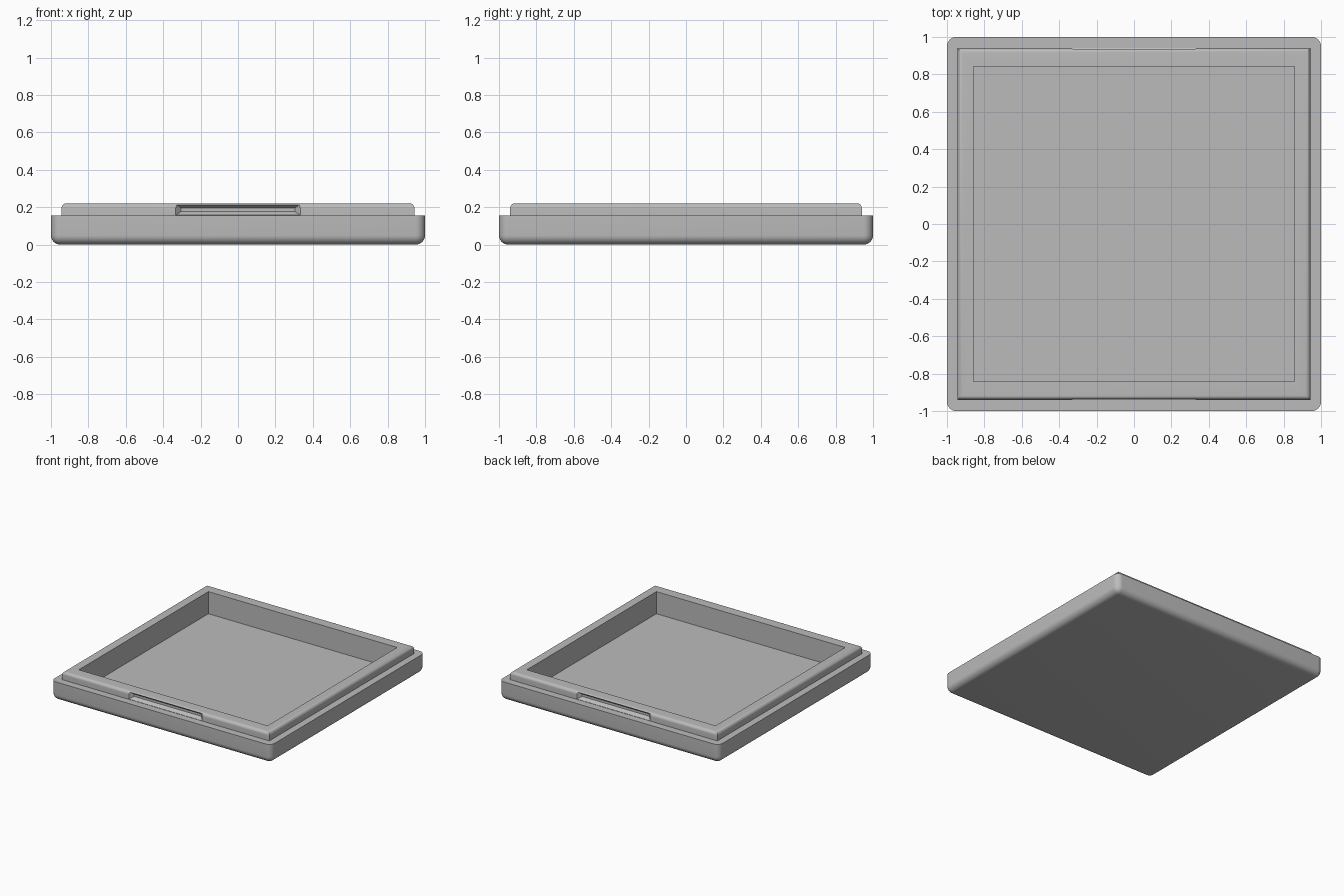
import bpy
import bmesh

default = bpy.data.objects.get("Cube")
if default:
    bpy.data.objects.remove(default, do_unlink=True)

grey = bpy.data.materials.new("light_grey")
grey.use_nodes = True
colour = (0.5, 0.5, 0.5, 1)
grey.diffuse_color = colour
grey.node_tree.nodes["Principled BSDF"].inputs["Base Color"].default_value = colour


def box(name, hx, hy, z0, z1, radius=0, rounded=None):
    """Box with the edges chosen by the rule 'rounded' filleted."""
    bm = bmesh.new()
    bmesh.ops.create_cube(bm, size=2)
    for v in bm.verts:
        v.co = (v.co.x * hx, v.co.y * hy, z1 if v.co.z > 0 else z0)
    if rounded:
        edges = [e for e in bm.edges if rounded(*[v.co.z for v in e.verts])]
        bmesh.ops.bevel(bm, geom=edges, offset=radius, segments=8,
                        profile=0.5, affect='EDGES')
    return finish(name, bm)


def finish(name, bm):
    bmesh.ops.recalc_face_normals(bm, faces=bm.faces[:])
    mesh = bpy.data.meshes.new(name)
    bm.to_mesh(mesh)
    bm.free()
    mesh.materials.append(grey)
    obj = bpy.data.objects.new(name, mesh)
    bpy.context.collection.objects.link(obj)
    return obj


def notch(name, side):
    """Tapered cutter that narrows towards the inside of the lip."""
    bm = bmesh.new()
    rings = []
    for y, hx, z0, z1 in ((0.942, 0.335, 0.156, 0.22), (0.912, 0.305, 0.176, 0.195)):
        rings.append([bm.verts.new((x, side * y, z)) for x, z in
                      ((-hx, z0), (hx, z0), (hx, z1), (-hx, z1))])
    outer, inner = rings
    bm.faces.new(outer)
    bm.faces.new(inner[::-1])
    for i in range(4):
        j = (i + 1) % 4
        bm.faces.new((outer[j], outer[i], inner[i], inner[j]))
    return finish(name, bm)


def combine(target, tool, operation):
    mod = target.modifiers.new(tool.name, 'BOOLEAN')
    mod.operation = operation
    mod.solver = 'EXACT'
    mod.object = tool
    bpy.context.view_layer.objects.active = target
    bpy.ops.object.modifier_apply(modifier=mod.name)
    bpy.data.objects.remove(tool, do_unlink=True)


# Base: rounded upright corners and bottom rim, sharp ledge on top
tray = box("tray", 1, 1, 0, 0.155, 0.05, lambda a, b: min(a, b) < 0.1)

# Raised lip with rounded top edges
lip = box("lip", 0.943, 0.94, 0.1, 0.22, 0.025, lambda a, b: min(a, b) > 0.2)
combine(tray, lip, 'UNION')

# Open cavity
combine(tray, box("cavity_cutter", 0.858, 0.841, 0.038, 0.4), 'DIFFERENCE')

# Finger notches in the front and back of the lip
for label, side in (("front", -1), ("back", 1)):
    combine(tray, notch(label + "_notch_cutter", side), 'DIFFERENCE')

bpy.ops.object.select_all(action='DESELECT')
tray.select_set(True)
bpy.context.view_layer.objects.active = tray
bpy.ops.object.shade_smooth_by_angle(angle=0.5)
